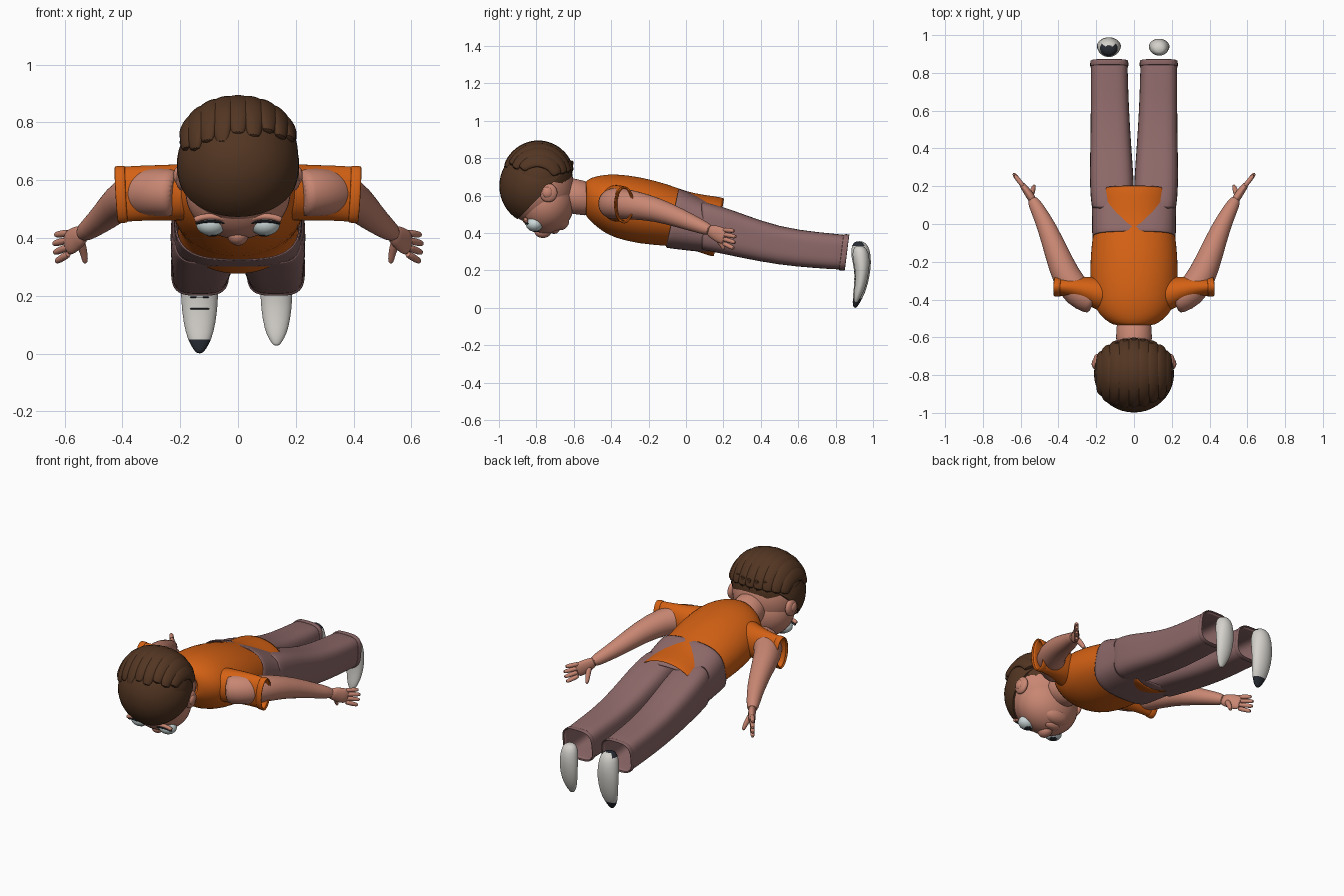
import bpy, bmesh, math
from mathutils import Vector

if "Cube" in bpy.data.objects:
    bpy.data.objects.remove(bpy.data.objects["Cube"])


def material(name, r, g, b):
    m = bpy.data.materials.new(name)
    m.use_nodes = True
    m.diffuse_color = (r, g, b, 1)
    m.node_tree.nodes["Principled BSDF"].inputs["Base Color"].default_value = (r, g, b, 1)
    return m


skin = material("skin", .58, .24, .17)
orange = material("shirt_orange", .66, .12, .007)
mauve = material("trouser_mauve", .27, .14, .14)
brown = material("hair_brown", .085, .036, .016)
white = material("shoe_white", .66, .64, .60)
dark = material("dark_trim", .02, .024, .032)
eye_white = material("eye_white", .60, .68, .68)


def finish(name, bm, mats, sub=0, thick=0):
    bmesh.ops.recalc_face_normals(bm, faces=bm.faces)
    mesh = bpy.data.meshes.new(name)
    bm.to_mesh(mesh)
    bm.free()
    for m in mats:
        mesh.materials.append(m)
    ob = bpy.data.objects.new(name, mesh)
    bpy.context.collection.objects.link(ob)
    bpy.ops.object.select_all(action='DESELECT')
    ob.select_set(True)
    bpy.context.view_layer.objects.active = ob
    bpy.ops.object.shade_smooth_by_angle(angle=math.radians(50))
    if thick:
        mod = ob.modifiers.new("Thickness", 'SOLIDIFY')
        mod.thickness, mod.offset = thick, -1
    if sub:
        mod = ob.modifiers.new("Smooth", 'SUBSURF')
        mod.levels = mod.render_levels = sub
    return ob


def loft(name, rings, mat, closed=True, thick=0, sub=1):
    bm = bmesh.new()
    loops = [[bm.verts.new(p) for p in ring] for ring in rings]
    n = len(loops[0])
    for a, b in zip(loops, loops[1:]):
        for i in range(n):
            j = (i + 1) % n
            bm.faces.new((a[i], a[j], b[j], b[i]))
    if closed:
        bm.faces.new(loops[0])
        bm.faces.new(loops[-1])
    return finish(name, bm, [mat], sub, thick)


def unit_ring(n, power=2):
    for i in range(n):
        a = math.tau * (i + .5) / n
        c, s = math.cos(a), math.sin(a)
        yield (math.copysign(abs(c) ** (2 / power), c),
               math.copysign(abs(s) ** (2 / power), s))


def body_ring(y, z, rx, rz, x=0, slant=0, power=2, n=40):
    return [(x + rx * c, y + slant * s, z + rz * s) for c, s in unit_ring(n, power)]


def tube(name, pts, radii, mat, centre=None, n=16, **kw):
    """Sweep ellipses along points; radii are (sideways, upward)."""
    pts = [Vector(p) for p in pts]
    rings = []
    for i, p in enumerate(pts):
        t = (pts[min(i + 1, len(pts) - 1)] - pts[max(i - 1, 0)]).normalized()
        ref = p - Vector(centre) if centre else Vector((0, 0, 1))
        side = t.cross(ref).normalized()
        up = side.cross(t)
        rs, ru = radii[i]
        rings.append([p + side * rs * c + up * ru * s for c, s in unit_ring(n)])
    return loft(name, rings, mat, **kw)


def ellipsoid(name, loc, scale, mat, cut=None):
    bm = bmesh.new()
    bmesh.ops.create_uvsphere(bm, u_segments=40, v_segments=24, radius=1)
    for v in bm.verts:
        v.co = Vector(loc) + v.co * Vector(scale)
    if cut:
        bmesh.ops.bisect_plane(bm, geom=bm.verts[:] + bm.edges[:] + bm.faces[:],
                               plane_co=cut[0], plane_no=cut[1], clear_inner=True)
        bmesh.ops.holes_fill(bm, edges=[e for e in bm.edges if e.is_boundary], sides=0)
    return finish(name, bm, [mat])


# Shirt and neck
shirt = [(-.54, .585, .10, .09), (-.505, .578, .16, .12), (-.45, .56, .205, .15),
         (-.38, .545, .225, .172), (-.25, .522, .235, .18), (-.1, .497, .225, .166),
         (0, .473, .208, .15), (.08, .45, .203, .156)]
loft("shirt", [body_ring(*s) for s in shirt] + [body_ring(.18, .43, .213, .16, slant=.03)],
     orange, closed=False, thick=.012)
loft("neck", [body_ring(y, z, .095, .095) for y, z in ((-.7, .61), (-.6, .598), (-.48, .575))], skin)

# Trousers: a boxy seat with two open legs
seat = [(-.075, .48, .222, .16, .035), (-.02, .468, .222, .154, .03),
        (.08, .44, .222, .14, .02), (.18, .42, .23, .126, 0)]
loft("trouser_seat", [body_ring(y, z, rx, rz, slant=sl, power=3) for y, z, rx, rz, sl in seat],
     mauve, closed=False, thick=.01)
leg = [(.08, .44, .112, .13, .112), (.18, .42, .117, .127, .116), (.3, .385, .114, .118, .12),
       (.5, .33, .104, .101, .125), (.7, .308, .099, .095, .13), (.86, .296, .098, .094, .131)]
for s, side in ((1, "left"), (-1, "right")):
    loft(side + "_trouser_leg",
         [body_ring(y, z, rx, rz, s * x, .012 * (y > .6), 3.4) for y, z, rx, rz, x in leg],
         mauve, closed=False, thick=.01)
    loft(side + "_trouser_cuff",
         [body_ring(y, .297, .101, .097, s * .131, .012, 3.4) for y in (.83, .845, .862)],
         mauve, closed=False, thick=.006)

# Sleeves, arms and hands
arm = [(.21, -.40, .555), (.23, -.393, .557), (.30, -.365, .56), (.36, -.28, .55),
       (.41, -.15, .525), (.46, -.02, .475), (.51, .08, .435), (.545, .14, .41)]
arm_r = [.08, .083, .084, .078, .064, .051, .038, .03]
palm = [(.53, .115, .417), (.55, .15, .405), (.575, .185, .388), (.597, .215, .378)]
palm_r = [(.022, .028), (.022, .04), (.02, .046), (.015, .043)]
for s, side in ((1, "left"), (-1, "right")):
    def flip(pts):
        return [(s * x, y, z) for x, y, z in pts]
    tube(side + "_arm", flip(arm), [(r, r) for r in arm_r], skin, n=24)
    tube(side + "_sleeve", flip([(.15, -.38, .56), (.24, -.35, .557), (.33, -.333, .556), (.42, -.33, .55)]),
         [(.09, .1), (.075, .097), (.055, .096), (.046, .097)], orange, n=24, closed=False, thick=.012)
    tube(side + "_sleeve_hem", flip([(.385, -.332, .552), (.405, -.331, .551), (.422, -.33, .55)]),
         [(.054, .1)] * 3, orange, n=24, closed=False, thick=.01)
    tube(side + "_palm", flip(palm), palm_r, skin)
    for k in range(4):
        d = (k - 1.5) * .024
        reach = 1 - .12 * abs(k - 1.7)
        path = [(.585 + .058 * t * reach, .198 + .075 * t * reach, .382 + d - .018 * t + .3 * d * t)
                for t in (0, .3, .7, 1)]
        tube(f"{side}_finger_{k + 1}", flip(path), [(.013, .013)] * 3 + [(.009, .009)], skin, n=10)
    tube(side + "_thumb", flip([(.55, .145, .40), (.54, .17, .37), (.532, .19, .34), (.528, .205, .31)]),
         [(.018, .02), (.016, .017), (.013, .014), (.009, .01)], skin, n=10)

# Head and face
ellipsoid("skull", (0, -.79, .645), (.2, .192, .2), skin)
ellipsoid("face", (0, -.75, .56), (.182, .152, .163), skin)
ellipsoid("chin", (0, -.675, .465), (.085, .05, .05), skin)
ellipsoid("lips", (0, -.705, .418), (.05, .028, .022), skin)
ellipsoid("nose", (0, -.765, .408), (.036, .045, .034), skin)
for s, side in ((1, "left"), (-1, "right")):
    ellipsoid(side + "_eye", (s * .093, -.81, .448), (.052, .046, .04), eye_white)
    ellipsoid(side + "_pupil", (s * .09, -.803, .41), (.02, .02, .005), dark)
    ellipsoid(side + "_ear", (s * .195, -.735, .615), (.022, .047, .05), skin)
    ellipsoid(side + "_ear_bowl", (s * .207, -.74, .617), (.017, .028, .03), skin)
    arc = [math.radians(a) for a in range(15, 170, 25)]
    tube(side + "_eyelash", [(s * .093 + .056 * math.cos(a), -.842 - .014 * math.sin(a),
                             .446 + .012 * math.sin(a)) for a in arc], [(.007, .005)] * len(arc), dark, n=8)
    tube(side + "_brow", [(s * .093 + .06 * math.cos(a), -.85 - .008 * math.sin(a),
                          .455 + .02 * math.sin(a)) for a in arc], [(.012, .012)] * len(arc), skin, n=8)

# Hair: cap, swept crown and overlapping locks
ellipsoid("hair_cap", (0, -.793, .652), (.212, .205, .21), brown,
          cut=((0, -.75, .63), (0, -.72, .69)))
crown = (0, -.79, .69)
ellipsoid("hair_crown", crown, (.208, .184, .192), brown, cut=((0, -.8, .715), (.1, .25, 1)))
for i in range(9):
    a = math.radians(-64 + 16 * i)
    end = 2.82 - .22 * math.sin(a) + .1 * (i % 2)
    path, radii = [], []
    for k in range(10):
        t = .18 + (end - .18) * k / 9
        path.append((.198 * math.sin(a), crown[1] + .184 * math.cos(t) * math.cos(a) ** .7,
                     crown[2] + .192 * math.sin(t) * math.cos(a) ** .8))
        w = .018 + .026 * math.sin(math.pi * (.15 + .75 * k / 9))
        radii.append((w, .017))
    tube(f"hair_lock_{i + 1}", path, radii, brown, centre=crown, n=12)

# Small pointed tips along the back hairline
for i in range(9):
    a = math.radians(-60 + 15 * i)
    x, y = .18 * math.sin(a), -.79 + .18 * math.cos(a)
    tube(f"hair_tip_{i + 1}", [(x, y, .79), (x, y + .004, .75), (x, y, .715)],
         [(.026, .014), (.02, .012), (.004, .004)], brown, n=8)

# Shoes hanging toe-down
shoe = [(.357, .925, .022, .02), (.338, .93, .05, .044), (.28, .935, .062, .056), (.2, .946, .067, .042),
        (.1, .932, .056, .035), (.045, .915, .04, .025), (.015, .907, .022, .015), (0, .904, .01, .008)]
for s, side, k in ((1, "left", .86), (-1, "right", 1)):
    rings = [[(s * .133 + k * rx * c, .935 + k * (y - .935 + ry * d), .19 + k * (z - .19))
              for c, d in unit_ring(24)] for z, y, rx, ry in shoe]
    ob = loft(side + "_shoe", rings, white)
    if s < 0:
        # Dark toe cap and ankle opening
        ob.data.materials.append(dark)
        for f in ob.data.polygons:
            toe = f.center.z < .035
            opening = f.center.z > .33 and f.center.y < .945
            f.material_index = int(toe or opening)
        for z, y in ((.155, .901), (.195, .902)):
            tube("shoe_lace", [(-.133 + d, y + 5 * d * d, z) for d in (-.035, -.015, .015, .035)],
                 [(.005, .004)] * 4, dark, n=8)
